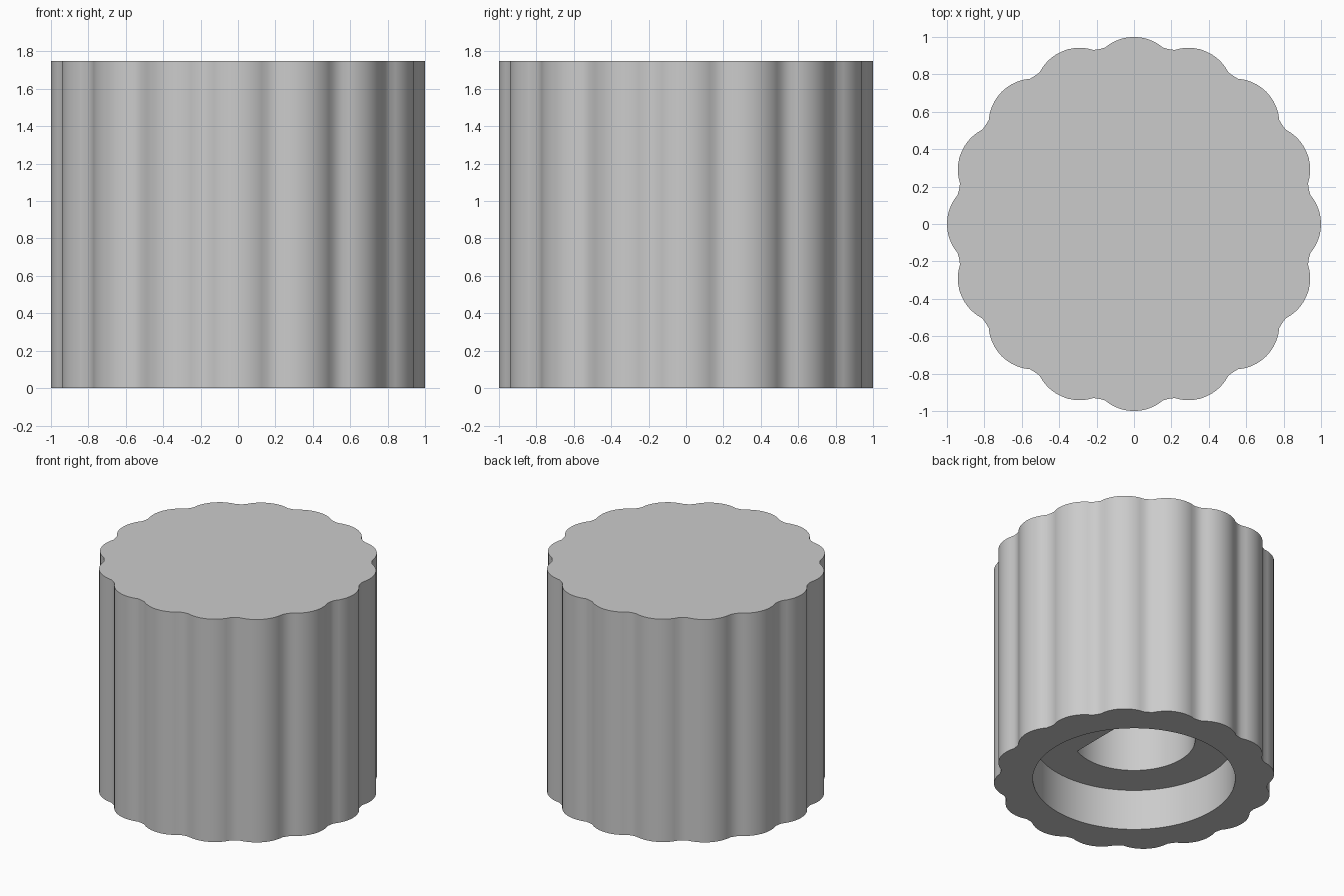
import bpy
import bmesh
from math import cos, sin, tau, pi, sqrt, radians

cube = bpy.data.objects.get("Cube")
if cube:
    bpy.data.objects.remove(cube, do_unlink=True)

HEIGHT = 1.75
LOBES = 16
STEPS = LOBES * 12          # samples around every loop, so loops bridge in quads
CORE = 0.953                # radius of the valleys between grip lobes
LOBE_R = 0.24               # radius of each rounded grip lobe
BORE_R, BORE_TOP = 0.72, 0.32
SHAFT_R, SHAFT_FLAT, SHAFT_TOP = 0.435, 0.206, 1.45


def grip_radius(a):
    """Round core joined with a ring of circular lobes."""
    pitch = tau / LOBES
    d = (a + pitch / 2) % pitch - pitch / 2
    c = 1 - LOBE_R
    return max(CORE, c * cos(d) + sqrt(max(0, LOBE_R ** 2 - (c * sin(d)) ** 2)))


def bore_radius(a):
    return BORE_R


def shaft_radius(a):
    """Circle with a flat on the +x side."""
    return min(SHAFT_R, SHAFT_FLAT / cos(a)) if cos(a) > 0.01 else SHAFT_R


def add_loop(bm, radius, z):
    angles = [tau * i / STEPS for i in range(STEPS)]
    return [bm.verts.new((radius(a) * cos(a), radius(a) * sin(a), z)) for a in angles]


# Plain grey plastic
grey = bpy.data.materials.new("grey plastic")
grey.use_nodes = True
grey.diffuse_color = (0.6, 0.6, 0.6, 1)
grey.node_tree.nodes["Principled BSDF"].inputs["Base Color"].default_value = (0.6, 0.6, 0.6, 1)

# Knob body: outer grip, underside rim, counterbore, shelf and D-shaped shaft hole
bm = bmesh.new()
loops = [add_loop(bm, radius, z) for radius, z in (
    (grip_radius, HEIGHT), (grip_radius, 0),
    (bore_radius, 0), (bore_radius, BORE_TOP),
    (shaft_radius, BORE_TOP), (shaft_radius, SHAFT_TOP))]
for upper, lower in zip(loops, loops[1:]):
    for i in range(STEPS):
        j = (i + 1) % STEPS
        bm.faces.new((upper[i], lower[i], lower[j], upper[j]))
bm.faces.new(loops[0])                     # top cap
bm.faces.new(list(reversed(loops[-1])))    # end of the shaft hole
bmesh.ops.recalc_face_normals(bm, faces=bm.faces[:])

mesh = bpy.data.meshes.new("knob_body")
bm.to_mesh(mesh)
bm.free()
mesh.materials.append(grey)
knob = bpy.data.objects.new("knob_body", mesh)
bpy.context.collection.objects.link(knob)

# Smooth walls, crisp rims
bpy.ops.object.select_all(action='DESELECT')
knob.select_set(True)
bpy.context.view_layer.objects.active = knob
bpy.ops.object.shade_smooth_by_angle(angle=radians(30))
